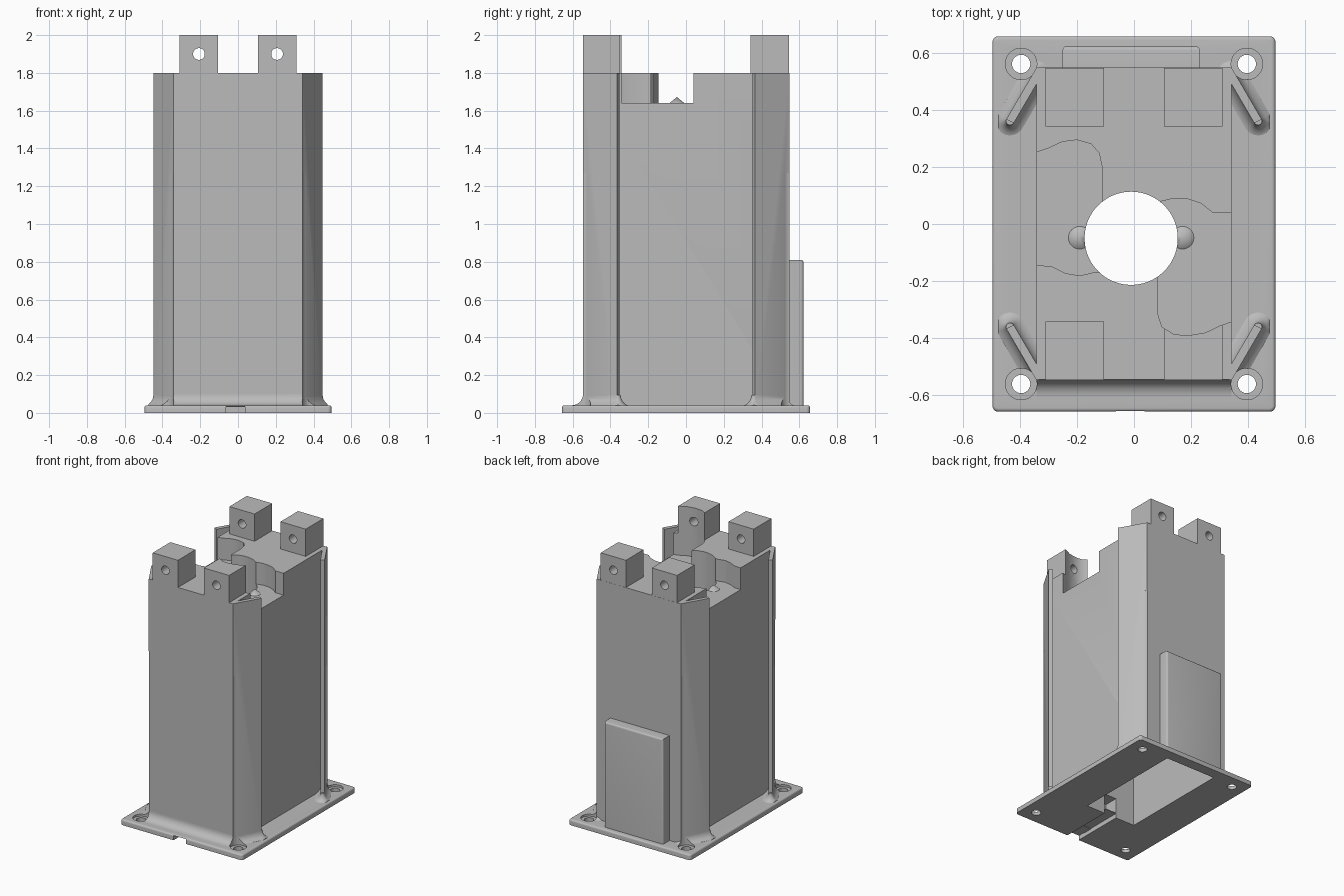
import bpy
import bmesh
from math import cos, sin, pi, radians
from mathutils import Matrix, Vector

old = bpy.data.objects.get("Cube")
if old:
    bpy.data.objects.remove(old, do_unlink=True)

grey = bpy.data.materials.new("plain grey")
grey.use_nodes = True
GREY = (0.5, 0.5, 0.5, 1)
grey.diffuse_color = GREY
grey.node_tree.nodes["Principled BSDF"].inputs["Base Color"].default_value = GREY


def finish(bm, name):
    bmesh.ops.recalc_face_normals(bm, faces=bm.faces[:])
    mesh = bpy.data.meshes.new(name)
    bm.to_mesh(mesh)
    bm.free()
    ob = bpy.data.objects.new(name, mesh)
    bpy.context.collection.objects.link(ob)
    mesh.materials.append(grey)
    return ob


def loft(name, rings):
    """Skin a stack of equal-length closed rings and cap both ends."""
    bm = bmesh.new()
    loops = [[bm.verts.new(p) for p in ring] for ring in rings]
    n = len(loops[0])
    for a, b in zip(loops, loops[1:]):
        for i in range(n):
            j = (i + 1) % n
            bm.faces.new((a[i], a[j], b[j], b[i]))
    bm.faces.new(loops[0])
    bm.faces.new(loops[-1])
    return finish(bm, name)


def prism(name, outline, z0, z1):
    return loft(name, [[(x, y, z) for x, y in outline] for z in (z0, z1)])


def box(name, x0, x1, y0, y1, z0, z1):
    return prism(name, [(x0, y0), (x1, y0), (x1, y1), (x0, y1)], z0, z1)


def cylinder(name, x, y, r, z0, z1, n=48):
    ring = [(x + r * cos(2 * pi * i / n), y + r * sin(2 * pi * i / n)) for i in range(n)]
    return prism(name, ring, z0, z1)


def select(ob):
    bpy.ops.object.select_all(action='DESELECT')
    ob.select_set(True)
    bpy.context.view_layer.objects.active = ob


def apply(ob, mod):
    select(ob)
    bpy.ops.object.modifier_apply(modifier=mod.name)


def cut(ob, cutters):
    for c in cutters:
        mod = ob.modifiers.new("cut", 'BOOLEAN')
        mod.operation = 'DIFFERENCE'
        mod.solver = 'EXACT'
        mod.object = c
        apply(ob, mod)


def bevel(ob, width, segments, rule):
    bm = bmesh.new()
    bm.from_mesh(ob.data)
    edges = [e for e in bm.edges if rule(e.verts[0].co, e.verts[1].co)]
    bmesh.ops.bevel(bm, geom=edges, offset=width, segments=segments, profile=0.5, affect='EDGES')
    bm.to_mesh(ob.data)
    bm.free()


CORNERS = [(sx, sy) for sx in (-1, 1) for sy in (-1, 1)]
BX, BY = -0.01, -0.05          # bore centre
HX, HY = 0.395, 0.56           # screw positions
PLATE, TOP, FLOOR = 0.04, 1.8, 1.64

# Cutters: bore, rear cavity, cable slot, side pockets, screw holes
bore = cylinder("bore_cutter", BX, BY, 0.163, 0.3, 2.2, 96)
cavity = box("cavity_cutter", -0.22, 0.19, -0.265, 0.577, -0.1, 0.77)
slot = box("slot_cutter", -0.063, 0.037, -0.8, -0.2, -0.1, 0.034)
slot_rise = box("slot_rise_cutter", -0.063, 0.037, -0.37, -0.2, -0.1, 0.15)
right_pocket = prism("right_pocket_cutter", [
    (-0.5, 0.25), (-0.345, 0.25), (-0.3, 0.265), (-0.25, 0.288), (-0.2, 0.294), (-0.15, 0.28),
    (-0.122, 0.248), (-0.112, 0.2), (-0.112, -0.17), (-0.145, -0.17), (-0.19, -0.181),
    (-0.24, -0.172), (-0.29, -0.147), (-0.345, -0.145), (-0.5, -0.145)], FLOOR, 2.2)
left_pocket = prism("left_pocket_cutter", [
    (0.5, 0.04), (0.275, 0.04), (0.235, 0.072), (0.19, 0.087), (0.14, 0.09), (0.09, 0.078),
    (0.082, -0.2), (0.082, -0.31), (0.098, -0.36), (0.14, -0.386), (0.19, -0.39),
    (0.25, -0.38), (0.3, -0.356), (0.345, -0.34), (0.5, -0.34)], FLOOR, 2.2)
screw_holes = [cylinder("screw_cutter", sx * HX, sy * HY, 0.032, -0.1, 0.2) for sx, sy in CORNERS]
clearances = [cylinder("clearance_cutter", sx * HX, sy * HY, 0.055, 0.025, 1.27) for sx, sy in CORNERS]
cutters = [bore, cavity, slot, slot_rise, right_pocket, left_pocket] + screw_holes + clearances

# Base plate with rounded corners and a softened upper rim
base = box("base_plate", -0.495, 0.495, -0.657, 0.657, 0, PLATE)
bevel(base, 0.02, 5, lambda a, b: abs(a.z - b.z) > 0.01)
bevel(base, 0.012, 4, lambda a, b: min(a.z, b.z) > PLATE - 0.001)
cut(base, [cavity, slot] + screw_holes + clearances)

# Main tower
body = box("tower_body", -0.342, 0.342, -0.545, 0.547, 0.01, TOP)
cut(body, [bore, cavity, slot, slot_rise, right_pocket, left_pocket] + clearances)

# Rear cover over the cavity
panel = box("rear_cover", -0.25, 0.23, 0.53, 0.622, 0.01, 0.81)
bevel(panel, 0.014, 4, lambda a, b: min(a.y, b.y) > 0.6 and max(a.z, b.z) > 0.5
      or min(a.z, b.z) > 0.8 and min(a.y, b.y) > 0.6)
cut(panel, [cavity])
parts = [base, body, panel]

# Drilled mounting lugs on the roof
for sx, sy in CORNERS:
    x0, x1 = sorted((sx * 0.105, sx * 0.31))
    y0, y1 = sorted((sy * 0.342, sy * 0.546))
    lug = box("mounting_lug", x0, x1, y0, y1, TOP - 0.01, 2)
    drill = cylinder("drill_cutter", 0, 0, 0.031, -1, 1, 32)
    drill.data.transform(Matrix.Translation((sx * 0.207, 0, 1.9)) @ Matrix.Rotation(pi / 2, 4, 'X'))
    cut(lug, [drill] + ([left_pocket] if (sx, sy) == (1, -1) else []))
    cutters.append(drill)
    parts.append(lug)


def capsule(start, end, r, z, sx, sy):
    """Rounded outline around a line, kept inside the plate."""
    d = (end - start).normalized()
    side = Vector((-d.y, d.x))
    pts = []
    for i in range(26):
        half, k = divmod(i, 13)
        a = -pi / 2 + pi * k / 12 + pi * half
        p = (start if half else end) + r * (cos(a) * d + sin(a) * side)
        pts.append((sx * min(p.x, 0.475), sy * p.y, z))
    return pts


# Slanted corner fins with flared feet
FIN = [(0.335, 0.546), (0.342, 0.546), (0.447, 0.366), (0.421, 0.353), (0.342, 0.488), (0.335, 0.49)]
STEPS = 8
for sx, sy in CORNERS:
    fin = prism("corner_fin", [(sx * x, sy * y) for x, y in FIN], 0.02, TOP)
    rings = []
    for i in range(STEPS + 1):
        t = radians(90 * i / STEPS)
        rings.append(capsule(Vector((0.34, 0.52)), Vector((0.434, 0.36)),
                             0.014 + 0.06 * (1 - sin(t)), PLATE - 0.005 + 0.06 * (1 - cos(t)), sx, sy))
    foot = loft("fin_foot", rings)
    for ob in (fin, foot):
        cut(ob, [clearances[CORNERS.index((sx, sy))]])
    parts += [fin, foot]

# Curved fillet along the front foot of the tower
profile = [(-0.53, PLATE - 0.01), (-0.605, PLATE - 0.01)]
profile += [(-0.605 + 0.06 * sin(a), PLATE + 0.06 * (1 - cos(a)))
            for a in (radians(90 * i / STEPS) for i in range(STEPS + 1))]
profile.append((-0.53, PLATE + 0.06))
fillet = loft("front_fillet", [[(x, y, z) for y, z in profile] for x in (-0.342, 0.342)])
cut(fillet, clearances)
parts.append(fillet)

# Small pointed locators beside the bore
for x in (-0.19, 0.17):
    bm = bmesh.new()
    bmesh.ops.create_cone(bm, segments=32, radius1=0.042, radius2=0, depth=0.034, cap_ends=True,
                          matrix=Matrix.Translation((x, -0.048, FLOOR + 0.015)))
    cone = finish(bm, "locating_point")
    cut(cone, [bore])
    parts.append(cone)

for c in cutters:
    bpy.data.objects.remove(c, do_unlink=True)
for ob in parts:
    select(ob)
    bpy.ops.object.shade_smooth_by_angle(angle=radians(30))
